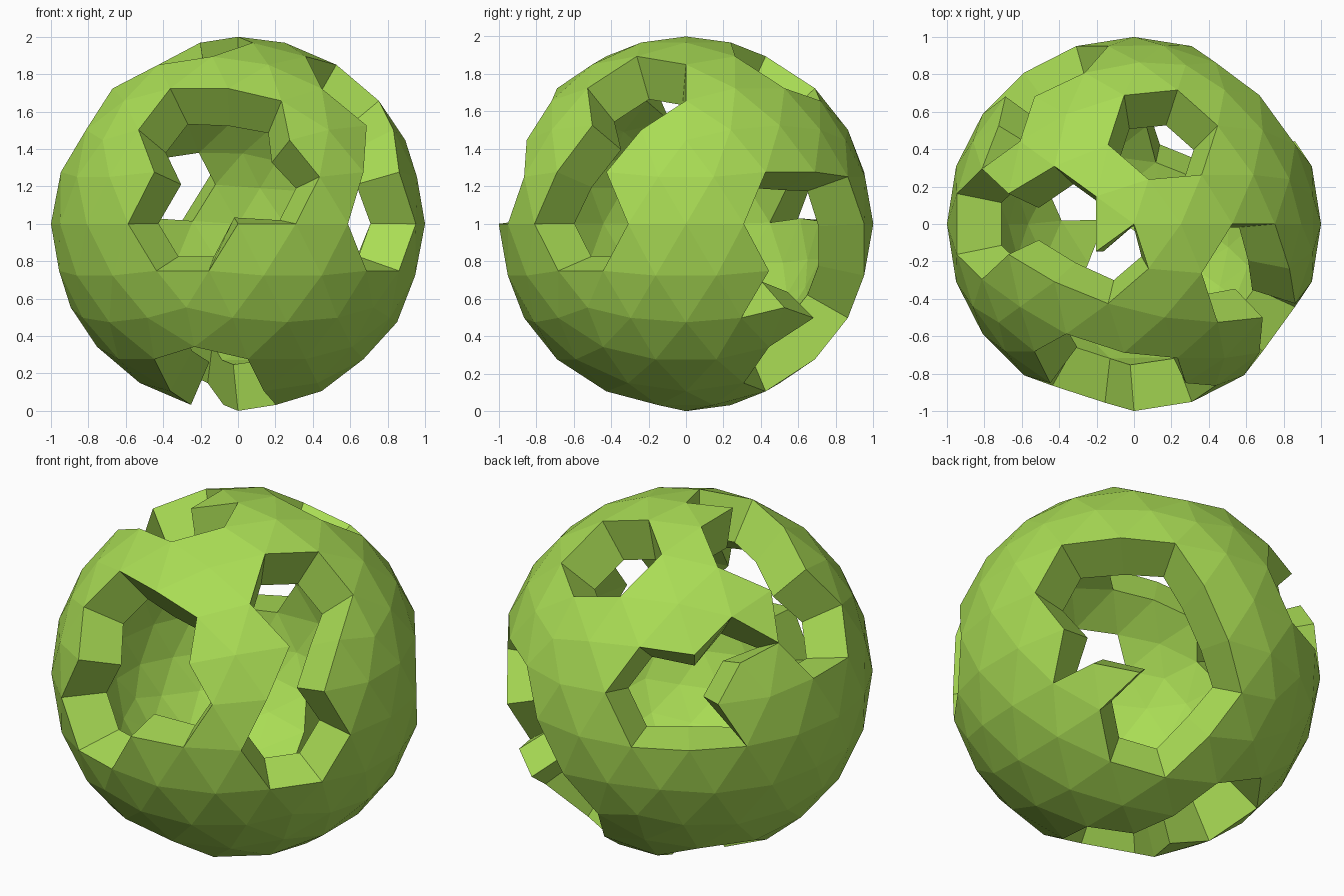
import bpy, bmesh

if "Cube" in bpy.data.objects:
    bpy.data.objects.remove(bpy.data.objects["Cube"])

# Faceted ball
bm = bmesh.new()
bmesh.ops.create_icosphere(bm, subdivisions=3, radius=1.0)


def inside(px, py, outline):
    hit = False
    for (ax, ay), (bx, by) in zip(outline, outline[1:] + outline[:1]):
        if (ay > py) != (by > py) and px < ax + (py - ay) * (bx - ax) / (by - ay):
            hit = not hit
    return hit


def cut_hole(axis, side, outline):
    """Remove the faces that lie within an outline seen along one axis."""
    u, v = [i for i in range(3) if i != axis]
    doomed = []
    for f in bm.faces:
        c = f.calc_center_median()
        if c[axis] * side > 0 and inside(c[u], c[v], outline):
            doomed.append(f)
    bmesh.ops.delete(bm, geom=doomed, context='FACES')


# Front opening (x, z)
cut_hole(1, -1, [(-.36, .72), (-.05, .72), (.23, .66), (.28, .45), (.44, .25),
                 (.31, 0), (0, 0), (-.155, -.25), (-.44, -.25), (-.59, 0),
                 (-.45, .28), (-.53, .50)])
# Small opening near the top, towards the back (x, y)
cut_hole(2, 1, [(-.05, .69), (.23, .72), (.45, .53), (.36, .26), (.08, .24),
                (-.14, .43)])
# Top left opening (x, y)
cut_hole(2, 1, [(0, 0), (-.20, -.15), (-.20, .15), (-.43, .31), (-.67, .16),
                (-.81, .30), (-.95, .16), (-.95, -.16), (-.81, -.30),
                (-.67, -.16), (-.43, -.31), (-.14, -.43), (.08, -.24)])
# Back left opening (x, z)
cut_hole(1, 1, [(-.26, .53), (-.53, .50), (-.61, .66), (-.81, .50), (-.72, .45),
                (-.69, .25), (-.81, 0), (-.59, 0), (-.31, 0), (-.14, .28)])
# Right opening (y, z)
cut_hole(0, 1, [(0, .85), (-.26, .89), (-.53, .72), (-.50, .53), (-.69, .28),
                (-.81, 0), (-.68, -.25), (-.44, -.25), (-.31, 0), (-.43, .28),
                (-.24, .50), (0, .66)])
# Back right opening (x, z)
cut_hole(1, 1, [(.86, .28), (.67, .28), (.44, .25), (.31, 0), (.14, -.28),
                (-.03, -.50), (.05, -.72), (.14, -.89), (.43, -.85),
                (.61, -.66), (.53, -.50), (.72, -.45), (.81, -.50),
                (.86, -.25), (.95, 0)])
# Bottom opening (x, y)
cut_hole(2, -1, [(0, 0), (-.08, .24), (-.16, .50), (-.45, .53), (-.64, .26),
                 (-.53, 0), (-.25, 0), (-.36, -.26), (-.45, -.53),
                 (-.23, -.72), (.05, -.69), (.14, -.43), (.20, -.15)])

bmesh.ops.delete(bm, geom=[v for v in bm.verts if not v.link_faces], context='VERTS')
mesh = bpy.data.meshes.new("pierced_shell")
bm.to_mesh(mesh)
bm.free()

shell = bpy.data.objects.new("pierced_shell", mesh)
bpy.context.collection.objects.link(shell)
shell.location.z = 1.0

# Wall thickness, grown inwards
wall = shell.modifiers.new("wall", 'SOLIDIFY')
wall.thickness = 0.25
wall.offset = -1

green = bpy.data.materials.new("green")
green.diffuse_color = (0.40, 0.72, 0.09, 1)
green.use_nodes = True
green.node_tree.nodes["Principled BSDF"].inputs["Base Color"].default_value = green.diffuse_color
mesh.materials.append(green)
